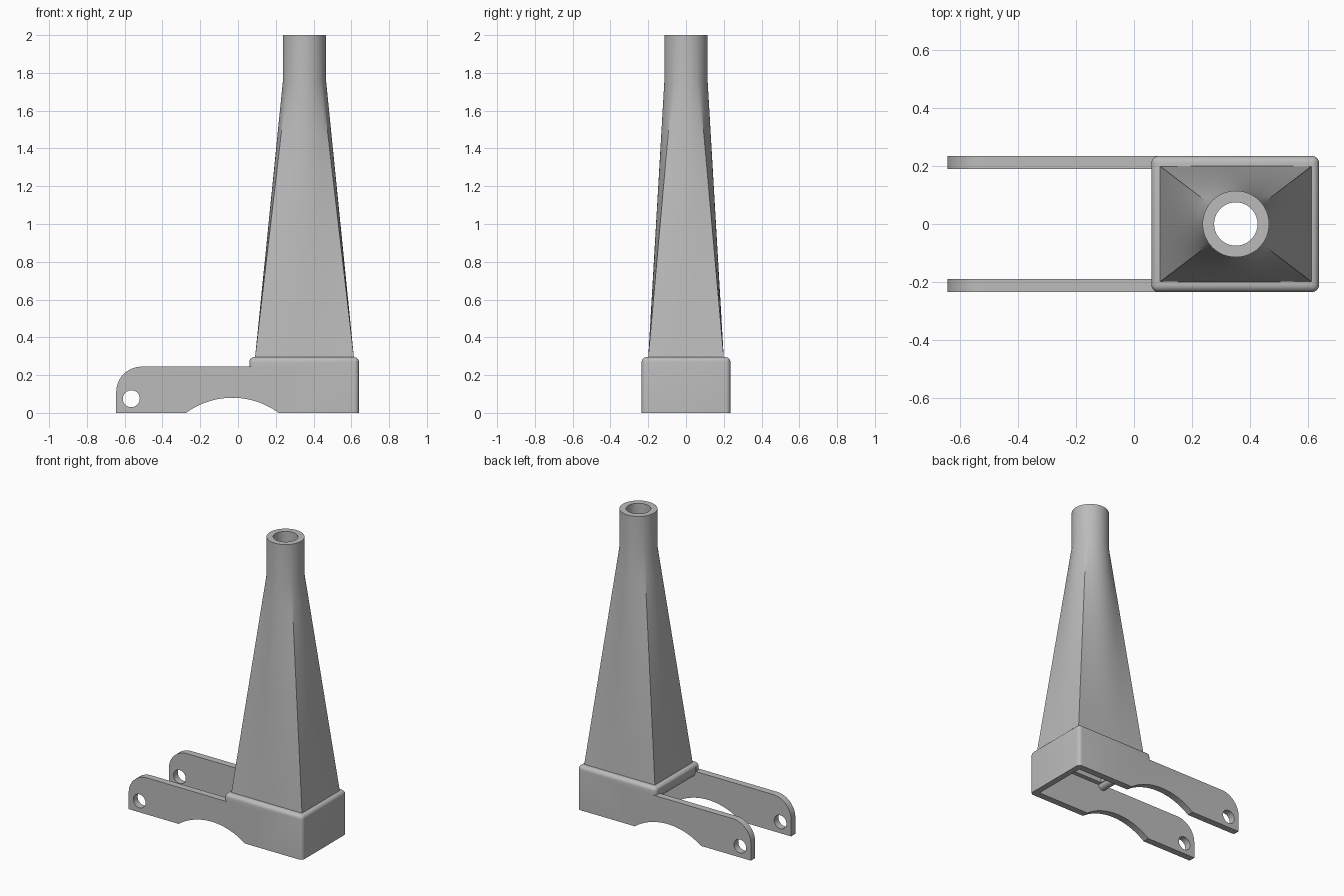
import bpy, bmesh, math
from math import sin, cos, pi
from mathutils import Matrix

if "Cube" in bpy.data.objects:
    bpy.data.objects.remove(bpy.data.objects["Cube"])

GREY = (0.5, 0.5, 0.5, 1)
mat = bpy.data.materials.new("plain grey")
mat.use_nodes = True
mat.diffuse_color = GREY
mat.node_tree.nodes["Principled BSDF"].inputs["Base Color"].default_value = GREY

CX = 0.352      # tower axis
HALF_Y = 0.235  # half width of the bracket


def finish(bm, name):
    bmesh.ops.recalc_face_normals(bm, faces=bm.faces)
    me = bpy.data.meshes.new(name)
    bm.to_mesh(me)
    bm.free()
    me.materials.append(mat)
    ob = bpy.data.objects.new(name, me)
    bpy.context.collection.objects.link(ob)
    return ob


def box(name, x, y, z, bevel=0):
    bm = bmesh.new()
    bmesh.ops.create_cube(bm, size=1)
    for v in bm.verts:
        v.co = [a + (b - a) * (c + 0.5) for (a, b), c in zip((x, y, z), v.co)]
    if bevel:
        # round every edge except the bottom rim
        edges = [e for e in bm.edges if max(v.co.z for v in e.verts) > z[0] + 0.01]
        bmesh.ops.bevel(bm, geom=edges, offset=bevel, segments=5, profile=0.5, affect='EDGES')
    return finish(bm, name)


def rod(name, x, z, r, half, sides=48):
    bm = bmesh.new()
    bmesh.ops.create_cone(bm, cap_ends=True, segments=sides, radius1=r, radius2=r, depth=2 * half,
                          matrix=Matrix.Translation((x, 0, z)) @ Matrix.Rotation(pi / 2, 4, 'X'))
    return finish(bm, name)


def combine(target, other, operation):
    mod = target.modifiers.new(operation, 'BOOLEAN')
    mod.operation, mod.solver, mod.object = operation, 'EXACT', other
    bpy.context.view_layer.update()
    deps = bpy.context.evaluated_depsgraph_get()
    me = bpy.data.meshes.new_from_object(target.evaluated_get(deps))
    target.modifiers.clear()
    target.data = me
    bpy.data.objects.remove(other)


def smooth(ob, angle=30):
    bpy.ops.object.select_all(action='DESELECT')
    ob.select_set(True)
    bpy.context.view_layer.objects.active = ob
    bpy.ops.object.shade_smooth_by_angle(angle=math.radians(angle))


# Arm block: side profile with a rounded front corner, split into two arms below
profile = [(0.3, 0), (0.3, 0.245)]
for i in range(13):
    a = pi / 2 + pi / 2 * i / 12
    profile.append((-0.51 + 0.135 * cos(a), 0.11 + 0.135 * sin(a)))
profile.append((-0.645, 0))
bm = bmesh.new()
face = bm.faces.new([bm.verts.new((x, -HALF_Y, z)) for x, z in profile])
ext = bmesh.ops.extrude_face_region(bm, geom=[face])
bmesh.ops.translate(bm, vec=(0, 2 * HALF_Y, 0),
                    verts=[g for g in ext['geom'] if isinstance(g, bmesh.types.BMVert)])
arms = finish(bm, "arms")

# Bracket: rounded cap box joined to the arms, then hollowed and drilled
bracket = box("bracket", (0.06, 0.64), (-HALF_Y, HALF_Y), (0, 0.295), bevel=0.025)
combine(bracket, arms, 'UNION')
for cutter in (
    box("arm_gap", (-1, 0.061), (-0.19, 0.19), (-0.1, 0.5)),
    box("channel", (-1, 0.6), (-0.19, 0.19), (-0.1, 0.235)),
    box("tower_opening", (0.13, 0.574), (-0.16, 0.16), (0.1, 0.5)),
    rod("wheel_arch", -0.03, -0.335, 0.415, 0.5, 128),
    rod("pin_hole", -0.565, 0.075, 0.045, 0.5),
):
    combine(bracket, cutter, 'DIFFERENCE')
smooth(bracket)

# Rounded crossbar under the open edge of the cap
smooth(rod("crossbar", 0.095, 0.235, 0.03, 0.2, 32))

# Tower: hollow loft from rectangle to round tube
corner = math.atan2(0.2, 0.262)
stops = [-corner, corner, pi - corner, pi + corner, 2 * pi - corner]
N = 14
angles = [a + (b - a) * i / N for a, b in zip(stops, stops[1:]) for i in range(N)]


def ring(bm, hx, hy, r, t, z):
    verts = []
    for a in angles:
        c, s = cos(a), sin(a)
        k = min(hx / max(abs(c), 1e-6), hy / max(abs(s), 1e-6))
        d = k + (r - k) * t
        verts.append(bm.verts.new((CX + d * c, d * s, z)))
    return verts


bm = bmesh.new()
LEVELS = 10
steps = [i / LEVELS for i in range(LEVELS + 1)]
rings = [ring(bm, 0.262, 0.2, 0.115, t, 0.29 + 1.46 * t) for t in steps]
rings.append(ring(bm, 1, 1, 0.115, 1, 2))
rings.append(ring(bm, 1, 1, 0.075, 1, 2))
rings += [ring(bm, 0.222, 0.16, 0.075, t, 0.29 + 1.46 * t) for t in reversed(steps)]
for lower, upper in zip(rings, rings[1:] + rings[:1]):
    for i in range(len(angles)):
        j = (i + 1) % len(angles)
        bm.faces.new((lower[i], lower[j], upper[j], upper[i]))
smooth(finish(bm, "tower"))
